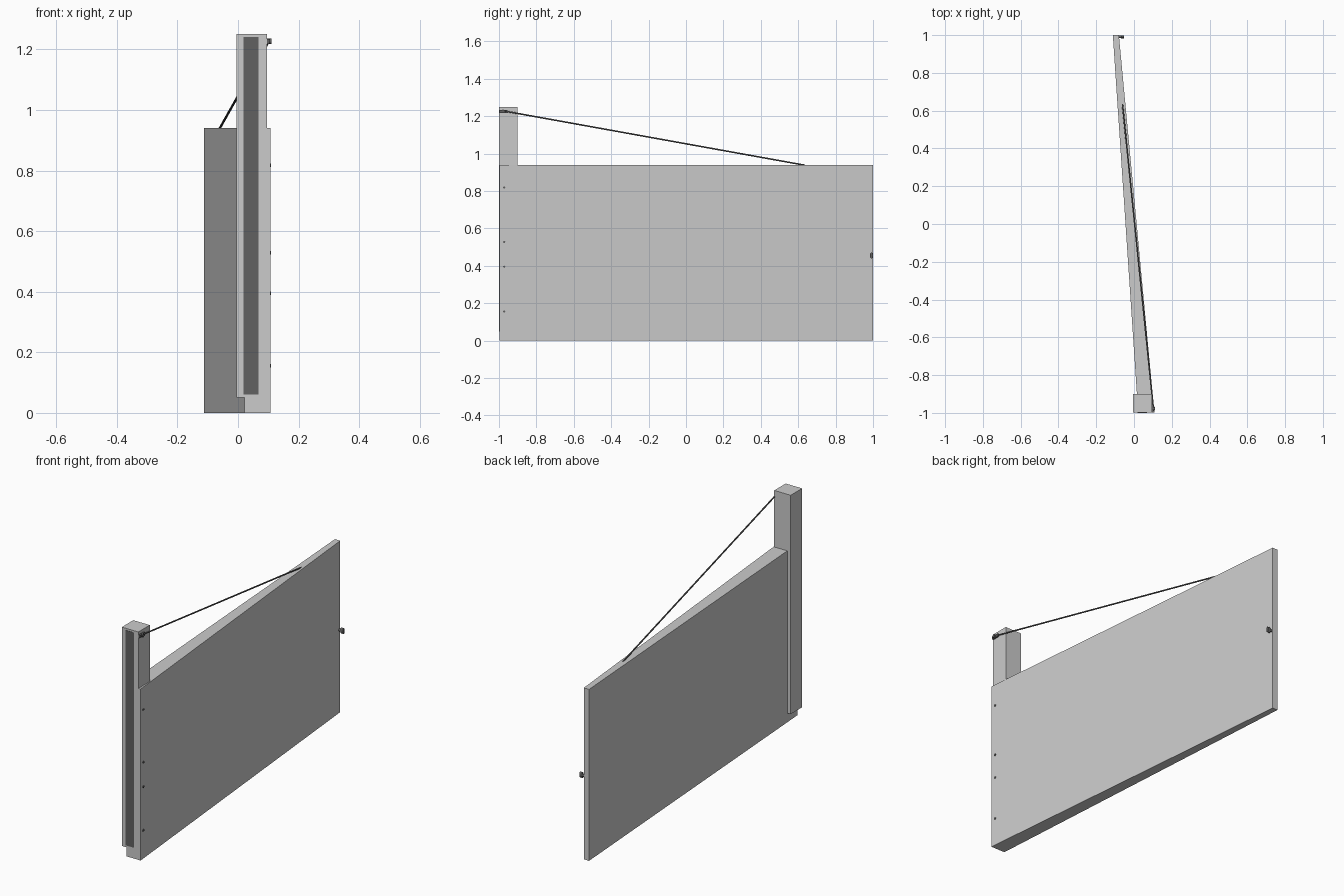
import bpy, bmesh
from math import radians
from mathutils import Vector

if "Cube" in bpy.data.objects:
    bpy.data.objects.remove(bpy.data.objects["Cube"])

dark = bpy.data.materials.new("dark_metal")
dark.diffuse_color = (0.12, 0.12, 0.12, 1)
dark.use_nodes = True
dark.node_tree.nodes["Principled BSDF"].inputs["Base Color"].default_value = dark.diffuse_color


def finish(name, bm, mat=None):
    bmesh.ops.recalc_face_normals(bm, faces=bm.faces)
    me = bpy.data.meshes.new(name)
    bm.to_mesh(me)
    bm.free()
    ob = bpy.data.objects.new(name, me)
    bpy.context.collection.objects.link(ob)
    if mat:
        me.materials.append(mat)
    return ob


def prism(name, outline, z0, z1, mat=None):
    bm = bmesh.new()
    face = bm.faces.new([bm.verts.new((x, y, z0)) for x, y in outline])
    top = bmesh.ops.extrude_face_region(bm, geom=[face])["geom"]
    for v in top:
        if isinstance(v, bmesh.types.BMVert):
            v.co.z = z1
    return finish(name, bm, mat)


def box(name, x0, x1, y0, y1, z0, z1, mat=None):
    return prism(name, [(x0, y0), (x1, y0), (x1, y1), (x0, y1)], z0, z1, mat)


def rod(name, a, b, r, sides=10, mat=dark):
    a, b = Vector(a), Vector(b)
    d = b - a
    bm = bmesh.new()
    bmesh.ops.create_cone(bm, cap_ends=True, segments=sides, radius1=r, radius2=r, depth=d.length)
    rot = d.to_track_quat('Z', 'Y')
    for v in bm.verts:
        v.co = rot @ v.co + (a + b) / 2
    ob = finish(name, bm, mat)
    bpy.context.view_layer.objects.active = ob
    ob.select_set(True)
    bpy.ops.object.shade_smooth_by_angle(angle=radians(40))
    ob.select_set(False)
    return ob


# tapered gate leaf, thick at the hinge end
prism("gate_panel", [(0.022, -0.998), (0.108, -0.998), (-0.08, 1), (-0.112, 1)], 0, 0.94)

# hinge post with dark strip on its front
box("post", -0.005, 0.095, -0.999, -0.9, 0.05, 1.25)
box("post_strip", 0.018, 0.068, -1.0, -0.995, 0.06, 1.24, dark)

# hinge bolts
for i, z in enumerate((0.155, 0.395, 0.528, 0.818)):
    rod(f"hinge_bolt_{i + 1}", (0.085, -0.972, z), (0.109, -0.972, z), 0.006)

# stay cable and its bracket at the post top
box("cable_bracket", 0.09, 0.104, -0.998, -0.955, 1.218, 1.234, dark)
rod("bracket_pin", (0.094, -0.978, 1.226), (0.111, -0.978, 1.226), 0.009)
rod("stay_cable", (0.103, -0.98, 1.229), (-0.061, 0.635, 0.938), 0.004, 8)

# latch knob at the free end
rod("latch_stem", (-0.085, 0.991, 0.455), (-0.064, 0.991, 0.455), 0.007)
knob = rod("latch_knob", (-0.068, 0, 0), (-0.052, 0, 0), 0.016, 16)
knob.scale.y = 0.5
knob.location = (0, 0.991, 0.455)
